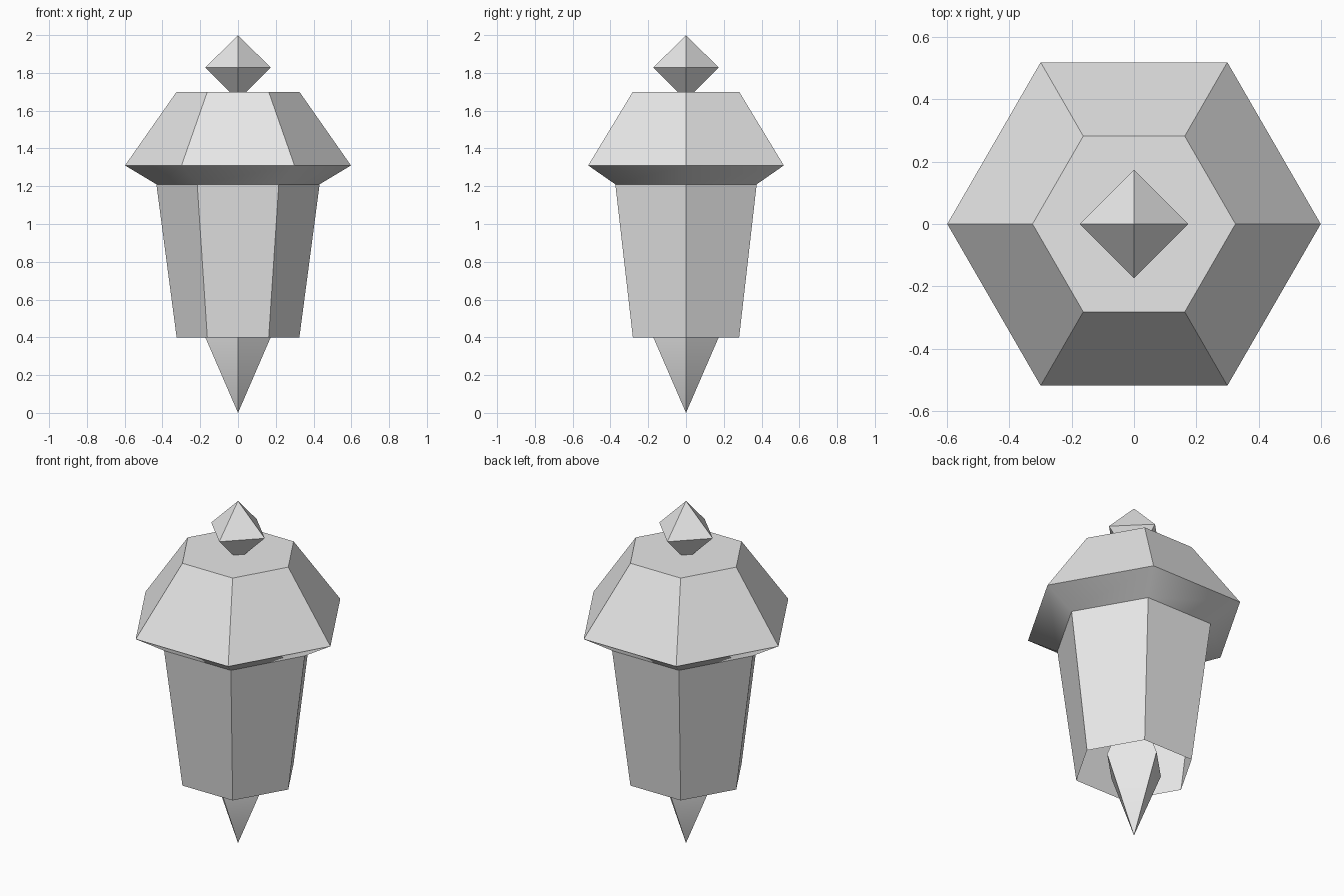
import bpy
import bmesh
import math

cube = bpy.data.objects.get("Cube")
if cube:
    bpy.data.objects.remove(cube, do_unlink=True)

# One plain grey for the whole lantern
grey = bpy.data.materials.new("light_grey")
grey.use_nodes = True
colour = (0.8, 0.8, 0.8, 1.0)
grey.diffuse_color = colour
grey.node_tree.nodes["Principled BSDF"].inputs["Base Color"].default_value = colour


def lathe(name, sides, profile, cap_top=False):
    """Stack of regular rings (radius, height), bottom to top; zero radius is a point."""
    bm = bmesh.new()
    rings = []
    for r, z in profile:
        if r == 0:
            rings.append([bm.verts.new((0, 0, z))] * sides)
        else:
            angles = [math.tau * i / sides for i in range(sides)]
            rings.append([bm.verts.new((r * math.cos(a), r * math.sin(a), z)) for a in angles])
    for low, high in zip(rings, rings[1:]):
        for i in range(sides):
            j = (i + 1) % sides
            corners = [low[i], low[j], high[j], high[i]]
            bm.faces.new(list(dict.fromkeys(corners)))
    if cap_top:
        bm.faces.new(rings[-1])
    mesh = bpy.data.meshes.new(name)
    bm.to_mesh(mesh)
    bm.free()
    mesh.materials.append(grey)
    obj = bpy.data.objects.new(name, mesh)
    bpy.context.collection.objects.link(obj)
    # Only the shallow underside of the eaves blends smoothly
    bpy.ops.object.select_all(action="DESELECT")
    obj.select_set(True)
    bpy.context.view_layer.objects.active = obj
    bpy.ops.object.shade_smooth_by_angle(angle=math.radians(40))
    return obj


# Hexagonal body, open underneath, widening upward
lathe("lantern_body", 6, [(0.325, 0.4), (0.432, 1.21)])

# Flat-topped roof with flared eaves
lathe("roof", 6, [(0.432, 1.21), (0.598, 1.31), (0.325, 1.7)], cap_top=True)

# Diamond on top and long pointed diamond hanging below
lathe("top_finial", 4, [(0, 1.656), (0.173, 1.828), (0, 2.0)])
lathe("bottom_spike", 4, [(0, 0.0), (0.186, 0.43), (0, 0.86)])
